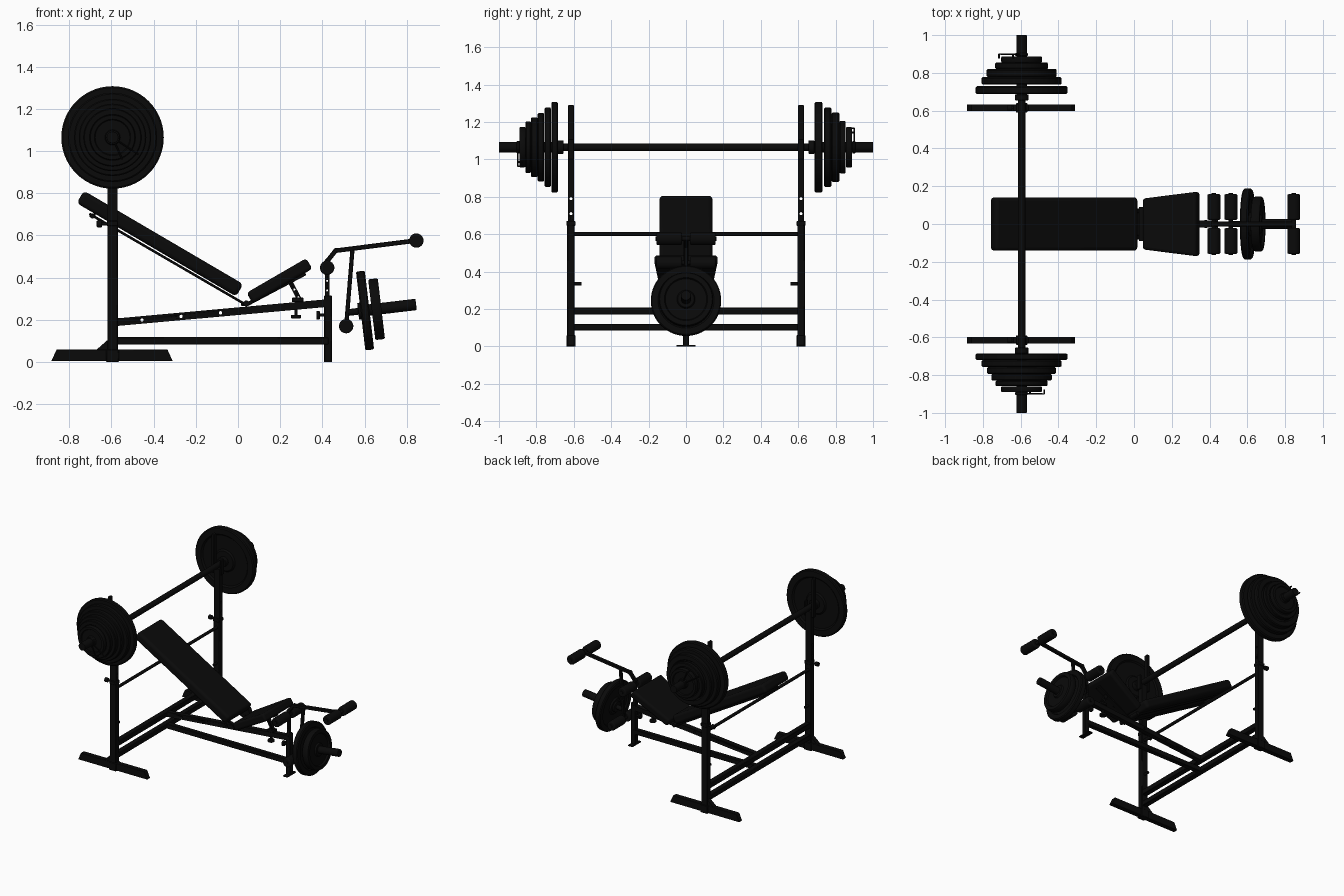
import bpy
import bmesh
import math
from mathutils import Matrix, Vector

cube = bpy.data.objects.get("Cube")
if cube:
    bpy.data.objects.remove(cube, do_unlink=True)

black = bpy.data.materials.new("matte black")
black.use_nodes = True
BLACK = (0.003, 0.003, 0.003, 1)
black.diffuse_color = BLACK
black.node_tree.nodes["Principled BSDF"].inputs["Base Color"].default_value = BLACK


def frame(a, b):
    """Matrix at the middle of a-b, local z along it, local x sideways."""
    z = (b - a).normalized()
    side = Vector((1, 0, 0)) if abs(z.y) > 0.9 else Vector((0, 1, 0))
    y = z.cross(side).normalized()
    x = y.cross(z)
    m = Matrix((x, y, z)).transposed().to_4x4()
    m.translation = (a + b) / 2
    return m


def finish(name, bm, matrix=None, bevel=0, segments=2):
    bmesh.ops.recalc_face_normals(bm, faces=bm.faces)
    mesh = bpy.data.meshes.new(name)
    bm.to_mesh(mesh)
    bm.free()
    mesh.shade_smooth()
    mesh.set_sharp_from_angle(angle=math.radians(35))
    mesh.materials.append(black)
    ob = bpy.data.objects.new(name, mesh)
    bpy.context.collection.objects.link(ob)
    if matrix:
        ob.matrix_world = matrix
    if bevel:
        mod = ob.modifiers.new("Rounded edges", "BEVEL")
        mod.width, mod.segments = bevel, segments
        mod.limit_method = "ANGLE"
    return ob


def beam(name, a, b, wide, deep, bevel=0.003, segments=1):
    a, b = Vector(a), Vector(b)
    bm = bmesh.new()
    bmesh.ops.create_cube(bm, size=1)
    bmesh.ops.scale(bm, vec=(wide, deep, (b - a).length), verts=bm.verts)
    return finish(name, bm, frame(a, b), bevel, segments)


def tube(name, a, b, r, bevel=0, sides=24):
    a, b = Vector(a), Vector(b)
    bm = bmesh.new()
    bmesh.ops.create_cone(bm, cap_ends=True, segments=sides, radius1=r,
                          radius2=r, depth=(b - a).length)
    return finish(name, bm, frame(a, b), bevel, 3)


def prism(name, outline, y0, y1, bevel=0):
    """Side outline in x and z, extruded along y."""
    bm = bmesh.new()
    face = bm.faces.new([bm.verts.new((x, y0, z)) for x, z in outline])
    new = bmesh.ops.extrude_face_region(bm, geom=[face])["geom"]
    bmesh.ops.translate(bm, vec=(0, y1 - y0, 0),
                        verts=[v for v in new if isinstance(v, bmesh.types.BMVert)])
    return finish(name, bm, None, bevel)


def plate(name, a, b, r):
    """Weight plate with a thick rim, a thin web and a hub."""
    a, b = Vector(a), Vector(b)
    h = (b - a).length / 2
    half = [(0.024, h), (r * 0.3, h), (r * 0.34, h * 0.5), (r * 0.76, h * 0.5),
            (r * 0.8, h), (r * 0.97, h), (r, h * 0.7)]
    ring = half + [(x, -z) for x, z in reversed(half)]
    bm = bmesh.new()
    vs = [bm.verts.new((x, 0, z)) for x, z in ring]
    es = [bm.edges.new((vs[i], vs[i - 1])) for i in range(len(vs))]
    bmesh.ops.spin(bm, geom=vs + es, cent=(0, 0, 0), axis=(0, 0, 1),
                   angle=math.tau, steps=56)
    bmesh.ops.remove_doubles(bm, verts=bm.verts, dist=0.0001)
    return finish(name, bm, frame(a, b))


def drill(ob, points, axis, r):
    """Cut round holes through a part."""
    for p in points:
        p, d = Vector(p), Vector(axis) * 0.1
        cutter = tube("hole_cutter", p - d, p + d, r, sides=12)
        cutter.hide_render = True
        mod = ob.modifiers.new("Hole", "BOOLEAN")
        mod.operation, mod.solver, mod.object = "DIFFERENCE", "EXACT", cutter
        bpy.context.view_layer.update()
        bpy.context.view_layer.objects.active = ob
        bpy.ops.object.modifier_apply(modifier=mod.name)
        bpy.data.objects.remove(cutter, do_unlink=True)


PX, PY, BZ = -0.595, 0.615, 1.065

# Rack uprights, feet, pins and bar hooks on both sides
for s, label in ((-1, "front"), (1, "back")):
    y = s * PY
    beam(label + "_upright_sleeve", (PX, y, 0.01), (PX, y, 0.66), 0.04, 0.05)
    post = beam(label + "_upright_post", (PX, y, 0.6), (PX, y, 1.04), 0.033, 0.048, 0)
    drill(post, [(PX, y, 0.71), (PX, y, 0.79)], (1, 0, 0), 0.008)
    beam(label + "_hook_back", (-0.63, y, 1.0), (-0.63, y, 1.29), 0.033, 0.02)
    beam(label + "_hook_lip", (-0.563, y, 1.0), (-0.563, y, 1.11), 0.033, 0.014)
    beam(label + "_collar", (PX, y, 0.645), (PX, y, 0.67), 0.05, 0.054)
    tube(label + "_collar_pin", (PX, y, 0.655), (-0.66, y, 0.655), 0.007)
    tube(label + "_collar_knob", (-0.645, y, 0.655), (-0.67, y, 0.655), 0.016, 0.003)
    tube(label + "_rest_peg", (PX, y, 0.335), (PX, s * 0.558, 0.335), 0.009)
    prism(label + "_foot", [(-0.885, 0.005), (-0.31, 0.005), (-0.335, 0.06), (-0.86, 0.06)],
          y - 0.018, y + 0.018, 0.003)
    prism(label + "_gusset", [(-0.675, 0.055), (-0.61, 0.055), (-0.61, 0.112)],
          y - 0.016, y + 0.016)
    beam(label + "_foot_bracket", (PX, y, 0), (PX, y, 0.06), 0.05, 0.06)

# Cross members and the spine of the bench
beam("lower_crossbar", (PX, -PY, 0.102), (PX, PY, 0.102), 0.04, 0.036)
beam("upper_crossbar", (PX, -PY, 0.19), (PX, PY, 0.19), 0.04, 0.038)
tube("backrest_support_rod", (PX, -PY, 0.602), (PX, PY, 0.602), 0.011)
beam("lower_rail", (PX, 0, 0.1), (0.43, 0, 0.1), 0.035, 0.036)
rail = beam("sloped_rail", (PX, 0, 0.187), (0.43, 0, 0.28), 0.035, 0.036, 0)
drill(rail, [(x, 0, 0.187 + 0.0907 * (x - PX)) for x in (-0.455, -0.27, -0.083)],
      (0, 1, 0), 0.008)
beam("front_leg", (0.427, 0, 0), (0.427, 0, 0.315), 0.033, 0.036)
beam("front_leg_base", (0.427, 0, 0), (0.427, 0, 0.008), 0.1, 0.036, 0)
mast = beam("front_mast", (0.423, 0, 0.28), (0.423, 0, 0.46), 0.02, 0.02, 0)
drill(mast, [(0.423, 0, z) for z in (0.34, 0.385)], (0, 1, 0), 0.005)
tube("leg_pin", (0.427, 0, 0.222), (0.385, 0, 0.222), 0.007)
tube("leg_pin_knob", (0.372, 0, 0.222), (0.388, 0, 0.222), 0.02, 0.003)

# Backrest pad and its frame
beam("backrest_pad", (-0.748, 0, 0.783), (0.008, 0, 0.34), 0.283, 0.068, 0.02, 4)
for y in (-0.07, 0.07):
    beam("backrest_frame", (-0.705, y, 0.703), (0.035, y, 0.273), 0.025, 0.012)
for x, z in ((-0.69, 0.695), (0.03, 0.275)):
    beam("backrest_frame_tie", (x, -0.08, z), (x, 0.08, z), 0.03, 0.018)
tube("backrest_stop", (-0.69, -0.1, 0.69), (-0.69, 0.1, 0.69), 0.01)
tube("bench_hinge", (0.04, -0.09, 0.278), (0.04, 0.09, 0.278), 0.014)

# Seat pad, flaring toward the front, with its prop
seat = beam("seat_pad", (0.055, 0, 0.303), (0.338, 0, 0.467), 0.31, 0.058, 0.016, 4)
for v in seat.data.vertices:
    v.co.x *= 1.1 if v.co.z > 0 else 0.87
beam("seat_frame", (0.04, 0, 0.272), (0.32, 0, 0.42), 0.04, 0.018)
prop = beam("seat_prop", (0.245, 0, 0.385), (0.31, 0, 0.262), 0.022, 0.022, 0)
drill(prop, [(0.267, 0, 0.344), (0.286, 0, 0.307)], (0, 1, 0), 0.005)
tube("seat_pin", (0.275, 0, 0.215), (0.275, 0, 0.3), 0.008)
tube("seat_pin_knob", (0.275, 0, 0.207), (0.275, 0, 0.224), 0.024, 0.004)
beam("seat_clamp", (0.255, 0, 0.295), (0.31, 0, 0.295), 0.045, 0.02)

# Leg lever with foam rollers
lever = [(0.423, 0, 0.45), (0.423, 0, 0.478), (0.463, 0, 0.528), (0.846, 0, 0.576)]
for a, b in zip(lever, lever[1:]):
    beam("lever_arm", a, b, 0.025, 0.022)
    tube("lever_joint", (b[0], -0.012, b[2]), (b[0], 0.012, b[2]), 0.012)
beam("lever_drop", (0.543, 0, 0.535), (0.513, 0, 0.17), 0.022, 0.02)
for label, x, z in (("knee", 0.423, 0.447), ("ankle", 0.513, 0.17), ("hand", 0.846, 0.576)):
    tube(label + "_roller_rod", (x, -0.163, z), (x, 0.163, z), 0.012)
    for s in (-1, 1):
        tube(label + "_foam_roller", (x, s * 0.022, z), (x, s * 0.158, z), 0.034, 0.007, 32)

# Plate peg on the lever
base = Vector((0.525, 0, 0.235))
along = (Vector((0.845, 0, 0.273)) - base).normalized()


def on_peg(d):
    return base + along * d


tube("peg_neck", on_peg(0), on_peg(0.1), 0.016)
tube("peg", on_peg(0.06), on_peg(0.322), 0.027, 0.004)
tube("peg_collar", on_peg(0.045), on_peg(0.06), 0.04, 0.003)
for d, r, w in ((0.078, 0.188, 0.042), (0.133, 0.145, 0.046)):
    plate("lever_plate", on_peg(d - w / 2), on_peg(d + w / 2), r)

# Barbell with its plates and spring clips
tube("barbell_shaft", (PX, -0.7, BZ), (PX, 0.7, BZ), 0.02, 0, 32)
stacks = {-1: [(0.243, 0.685, 0.72), (0.212, 0.721, 0.757), (0.183, 0.758, 0.793),
               (0.16, 0.794, 0.828), (0.137, 0.829, 0.858), (0.108, 0.859, 0.89)],
          1: [(0.243, 0.687, 0.73), (0.212, 0.738, 0.777), (0.186, 0.778, 0.82),
              (0.14, 0.821, 0.854), (0.108, 0.855, 0.887)]}
for s, stack in stacks.items():
    tube("barbell_sleeve", (PX, s * 0.67, BZ), (PX, s, BZ), 0.028, 0.003, 32)
    tube("barbell_collar", (PX, s * 0.655, BZ), (PX, s * 0.686, BZ), 0.036, 0.004, 32)
    for r, y0, y1 in stack:
        plate("barbell_plate", (PX, s * y0, BZ), (PX, s * y1, BZ), r)
    tube("clip_ring", (PX, s * 0.89, BZ), (PX, s * 0.905, BZ), 0.034, 0.004, 32)
    for dx in (0.045, 0.12):
        end = (PX + s * -dx, s * 0.9, BZ + s * (0.115 - dx * 0.3))
        tube("clip_handle", (PX, s * 0.898, BZ), end, 0.004, 0, 10)
        tube("clip_grip", end, (end[0], s * 0.875, end[2]), 0.005, 0, 10)
